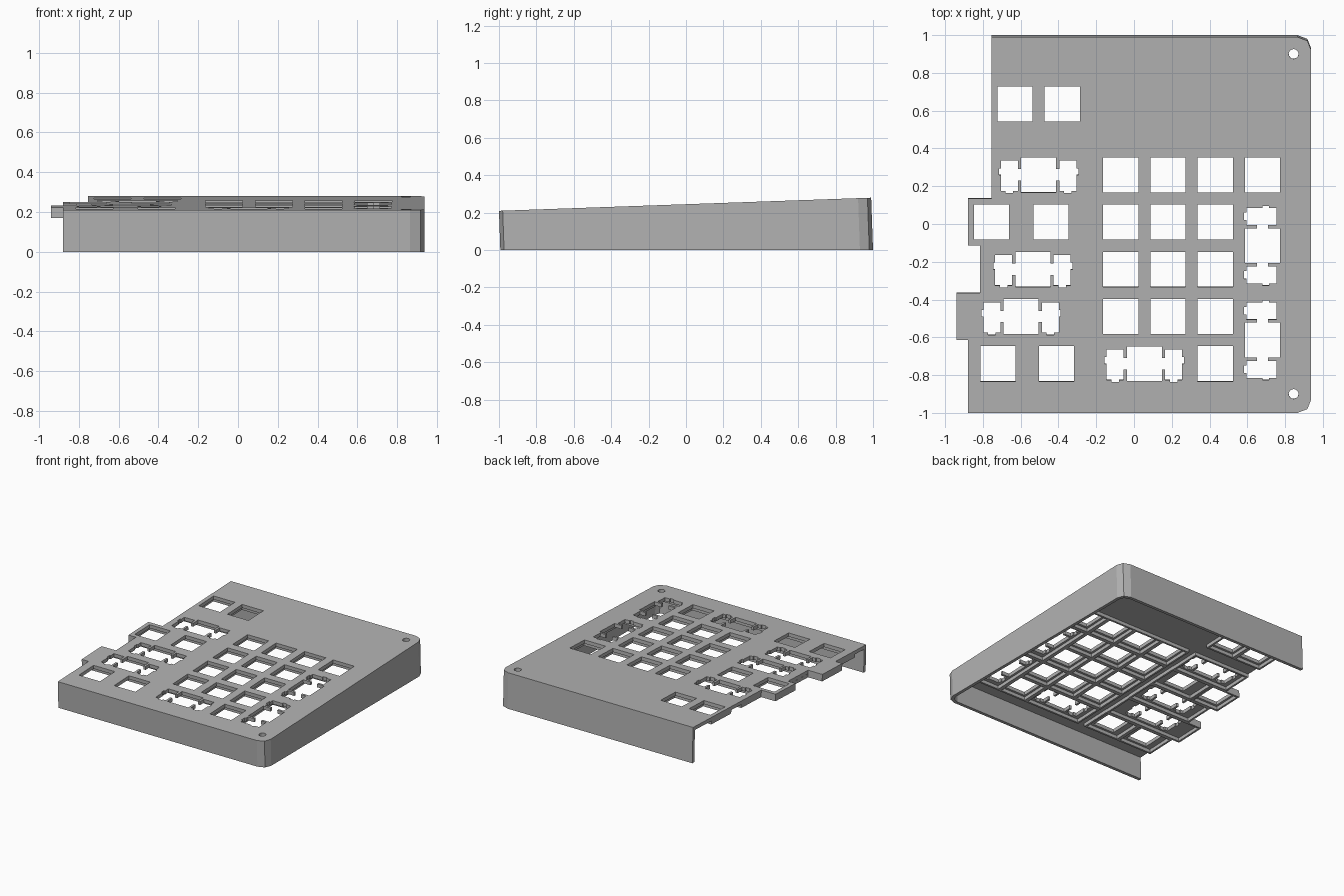
import bpy
import math

cube = bpy.data.objects.get("Cube")
if cube:
    bpy.data.objects.remove(cube, do_unlink=True)

U = 0.25           # one key unit
SLOPE = 0.0352     # rise of the tilted plate
FRONT_HEIGHT = 0.21
PLATE = -0.028     # underside of the thin plate
RIM = -0.055       # underside of the key rims

grey = bpy.data.materials.new("case grey")
grey.use_nodes = True
color = (0.45, 0.45, 0.45, 1)
grey.diffuse_color = color
grey.node_tree.nodes["Principled BSDF"].inputs["Base Color"].default_value = color


def rect(x, y, w, h):
    return [(x - w / 2, y - h / 2), (x + w / 2, y - h / 2),
            (x + w / 2, y + h / 2), (x - w / 2, y + h / 2)]


def slab(name, loops, top, bottom=None):
    """Extrude nested outlines along the tilted plate's normal; no bottom means down to the ground."""
    curve = bpy.data.curves.new(name, "CURVE")
    curve.dimensions = "2D"
    curve.fill_mode = "BOTH"
    curve.extrude = 0.1
    for loop in loops:
        spline = curve.splines.new("POLY")
        spline.points.add(len(loop) - 1)
        for point, (x, y) in zip(spline.points, loop):
            point.co = (x, y, 0, 1)
        spline.use_cyclic_u = True
    helper = bpy.data.objects.new(name + " outline", curve)
    bpy.context.scene.collection.objects.link(helper)
    graph = bpy.context.evaluated_depsgraph_get()
    mesh = bpy.data.meshes.new_from_object(helper.evaluated_get(graph))
    bpy.data.objects.remove(helper, do_unlink=True)
    for v in mesh.vertices:
        x, y, z = v.co
        base = FRONT_HEIGHT + SLOPE * (y + 1)
        w = top if z > 0 else (-base if bottom is None else bottom)
        v.co = (x, y - SLOPE * w, base + w)
    mesh.shade_flat()
    mesh.materials.clear()
    mesh.materials.append(grey)
    for face in mesh.polygons:
        face.material_index = 0
    mesh.name = name
    obj = bpy.data.objects.new(name, mesh)
    bpy.context.scene.collection.objects.link(obj)
    return obj


# Keys: centre x, centre y, width and depth in units
rows = [0.635, 0.26, 0.01, -0.24, -0.49, -0.74]
columns = [-0.07, 0.18, 0.43, 0.68]
keys = [(x, y, 1, 1) for y in rows[1:5] for x in columns[:3]]
keys += [(columns[3], rows[1], 1, 1), (columns[2], rows[5], 1, 1)]
keys += [(-0.63, rows[0], 1, 1), (-0.38, rows[0], 1, 1)]
keys += [(-0.755, rows[2], 1, 1), (-0.44, rows[2], 1.5, 1)]
keys += [(-0.72, rows[5], 1.25, 1), (-0.41, rows[5], 1.25, 1)]
keys += [(-0.505, rows[1], 2, 1), (-0.535, rows[3], 2.25, 1),
         (-0.598, rows[4], 2.73, 1), (0.055, rows[5], 2, 1)]
keys += [(columns[3], -0.115, 1, 2), (columns[3], -0.615, 1, 2)]

# Wide key opening: square centre with a notched slot on each side
half = [(.0925, -.0925), (.0925, -.03), (.11, -.03), (.11, -.085), (.135, -.085),
        (.135, -.097), (.175, -.097), (.175, -.085), (.2, -.085), (.2, 0), (.21, 0),
        (.21, .035), (.2, .035), (.2, .075), (.11, .075), (.11, .03),
        (.0925, .03), (.0925, .0925)]
wide = half + [(-x, y) for x, y in reversed(half)]


def opening(x, y, w, h):
    if w >= 2:
        return [(x + a, y + b) for a, b in wide]
    if h >= 2:
        return [(x + b, y + a) for a, b in wide]
    return rect(x, y, 0.186, 0.186)


def circle(x, y, r, n=16):
    return [(x + r * math.cos(math.tau * i / n), y + r * math.sin(math.tau * i / n))
            for i in range(n)]


# Top plate with its stepped left edge, key openings and screw holes
edge = [(-.88, -1), (.865, -1), (.918, -.98), (.938, -.93),
        (.938, .92), (.918, .97), (.865, .99), (-.755, .99)]
steps = [(-.755, .135), (-.88, .135), (-.88, -.115), (-.815, -.115),
         (-.815, -.365), (-.94, -.365), (-.94, -.615), (-.88, -.615)]
holes = [opening(*k) for k in keys] + [circle(.845, s * .9, .026) for s in (-1, 1)]
slab("top_plate", [edge + steps] + holes, 0, PLATE)

# Front, right and back wall in one run
inner = [(-.755, .965), (.855, .965), (.898, .95), (.913, .915),
         (.913, -.925), (.898, -.96), (.855, -.975), (-.88, -.975)]
slab("outer_wall", [edge + inner], PLATE)

# Raised rim under each key
for i, (x, y, w, h) in enumerate(keys):
    slab(f"key_rim_{i + 1}", [rect(x, y, w * U, h * U),
                              rect(x, y, w * U - 0.03, h * U - 0.03)], PLATE, RIM)
